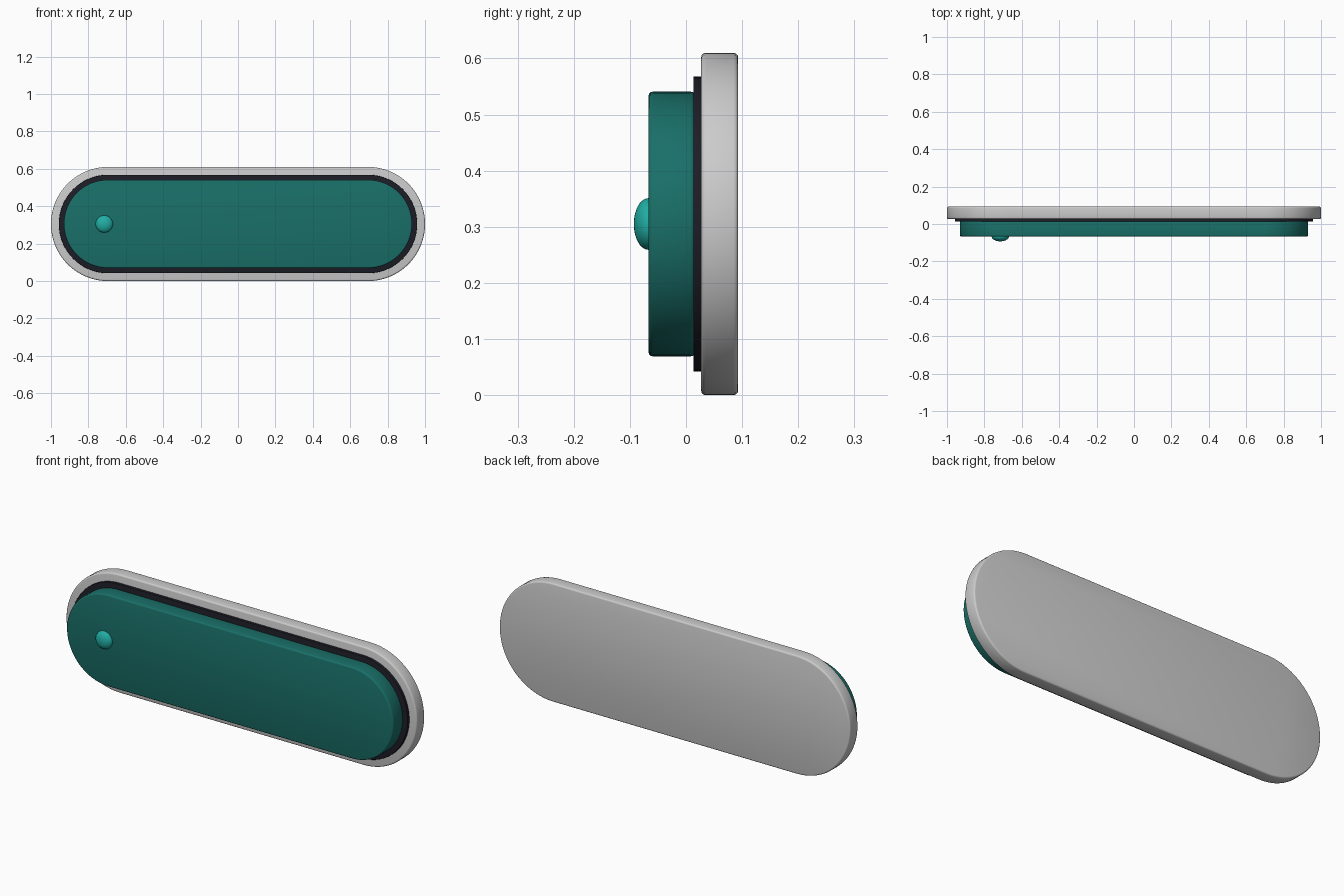
import bpy, bmesh
from math import pi, sin, cos, radians

if "Cube" in bpy.data.objects:
    bpy.data.objects.remove(bpy.data.objects["Cube"])

CZ = 0.305      # height of the centre line
HALF = 0.695    # half length of the straight run


def finish(obj, color):
    if color:
        mat = bpy.data.materials.new(obj.name + "_material")
        mat.diffuse_color = (*color, 1)
        mat.use_nodes = True
        mat.node_tree.nodes["Principled BSDF"].inputs["Base Color"].default_value = mat.diffuse_color
        obj.data.materials.append(mat)
    bpy.ops.object.select_all(action='DESELECT')
    obj.select_set(True)
    bpy.context.view_layer.objects.active = obj
    bpy.ops.object.shade_smooth_by_angle(angle=radians(35))


def pill(name, radius, y0, y1, bevel, color=None, steps=40):
    """Rounded-end plate extruded from y0 to y1 with softened rims."""
    bm = bmesh.new()
    ring = []
    for side in (1, -1):
        for i in range(steps + 1):
            a = -pi / 2 + pi * i / steps
            ring.append(bm.verts.new((side * (HALF + radius * cos(a)), y0,
                                      CZ + side * radius * sin(a))))
    face = bm.faces.new(ring)
    ext = bmesh.ops.extrude_face_region(bm, geom=[face], use_keep_orig=True)
    new = [v for v in ext['geom'] if isinstance(v, bmesh.types.BMVert)]
    bmesh.ops.translate(bm, verts=new, vec=(0, y1 - y0, 0))
    bmesh.ops.recalc_face_normals(bm, faces=bm.faces)
    rims = [e for e in bm.edges if abs(e.verts[0].co.y - e.verts[1].co.y) < 1e-6]
    bmesh.ops.bevel(bm, geom=rims, offset=bevel, segments=3, profile=0.5,
                    affect='EDGES')
    mesh = bpy.data.meshes.new(name)
    bm.to_mesh(mesh)
    bm.free()
    obj = bpy.data.objects.new(name, mesh)
    bpy.context.collection.objects.link(obj)
    finish(obj, color)
    return obj


# Stacked plates, back to front
pill("back_plate", 0.305, 0.027, 0.093, 0.008)
pill("dark_gasket", 0.263, 0.013, 0.030, 0.002, (0.012, 0.012, 0.02))
pill("front_body", 0.236, -0.067, 0.016, 0.008, (0.01, 0.16, 0.14))

# Domed button on the left end
bpy.ops.mesh.primitive_uv_sphere_add(segments=40, ring_count=20, radius=1,
                                     location=(-0.715, -0.067, CZ),
                                     rotation=(pi / 2, 0, 0))
button = bpy.context.object
button.name = "indicator_button"
button.scale = (0.046, 0.046, 0.026)
finish(button, (0.015, 0.42, 0.37))
